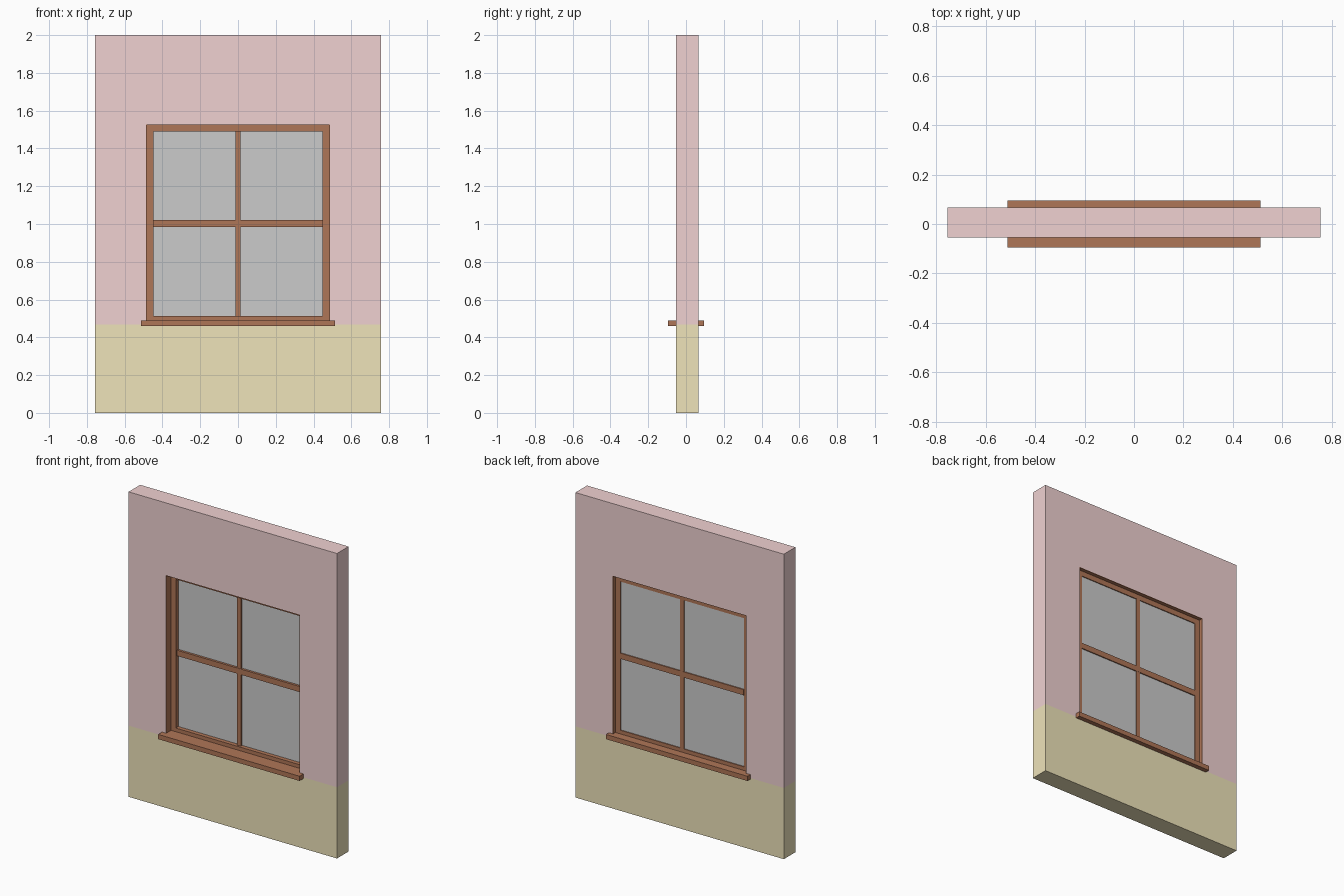
import bpy, bmesh

if "Cube" in bpy.data.objects:
    bpy.data.objects.remove(bpy.data.objects["Cube"])


def material(name, rgb):
    m = bpy.data.materials.new(name)
    m.diffuse_color = (*rgb, 1)
    m.use_nodes = True
    m.node_tree.nodes["Principled BSDF"].inputs["Base Color"].default_value = m.diffuse_color
    return m


PINK = material("pink_plaster", (0.87, 0.64, 0.64))
OCHRE = material("ochre_plinth", (0.86, 0.77, 0.49))
WOOD = material("brown_wood", (0.43, 0.18, 0.095))


def finish(bm, name, mat):
    bmesh.ops.recalc_face_normals(bm, faces=bm.faces)
    me = bpy.data.meshes.new(name)
    bm.to_mesh(me)
    bm.free()
    ob = bpy.data.objects.new(name, me)
    bpy.context.collection.objects.link(ob)
    if mat:
        me.materials.append(mat)
    return ob


def box(name, x, y, z, mat=None):
    """Box from (min, max) ranges."""
    bm = bmesh.new()
    bmesh.ops.create_cube(bm, size=1)
    for v in bm.verts:
        v.co = [r[0] if c < 0 else r[1] for c, r in zip(v.co, (x, y, z))]
    return finish(bm, name, mat)


def ring(name, outer, inner, y, mat):
    """Rectangular frame; outer and inner are (half width, bottom, top)."""
    bm = bmesh.new()
    loops = []
    for w, b, t in (outer, inner):
        loops.append([bm.verts.new((px, y[0], pz))
                      for px, pz in ((-w, b), (w, b), (w, t), (-w, t))])
    o, i = loops
    faces = [bm.faces.new((o[k], o[(k + 1) % 4], i[(k + 1) % 4], i[k]))
             for k in range(4)]
    geo = bmesh.ops.extrude_face_region(bm, geom=faces, use_keep_orig=True)["geom"]
    for v in geo:
        if isinstance(v, bmesh.types.BMVert):
            v.co.y = y[1]
    return finish(bm, name, mat)


F, B = -0.054, 0.066          # wall front and back
SPLIT = 0.467                 # plinth height
OPENING = (0.486, 0.486, 1.526)
LINED = (0.483, 0.49, 1.523)
PANE = (0.448, 0.514, 1.489)

# Wall: plinth below, plaster with window opening above
box("wall_plinth", (-0.756, 0.756), (F, B), (0, SPLIT), OCHRE)
ring("wall_upper", (0.756, SPLIT, 2), OPENING, (F, B), PINK)

# Wooden lining of the opening and the window frame
ring("reveal_lining", OPENING, LINED, (F, B), WOOD)
ring("window_frame", LINED, PANE, (-0.004, 0.041), WOOD)

# Glazing bars and glass
box("vertical_bar", (-0.014, 0.014), (0.009, 0.041), (PANE[1], PANE[2]), WOOD)
box("horizontal_bar", (-PANE[0], PANE[0]), (0.008, 0.042), (0.983, 1.02), WOOD)
box("glass", (-PANE[0], PANE[0]), (0.023, 0.035), (PANE[1], PANE[2]))

# Sills on both sides of the wall
for name, y in (("front_sill", (-0.095, F)), ("back_sill", (B, 0.096))):
    box(name, (-0.513, 0.513), y, (0.459, 0.49), WOOD)
